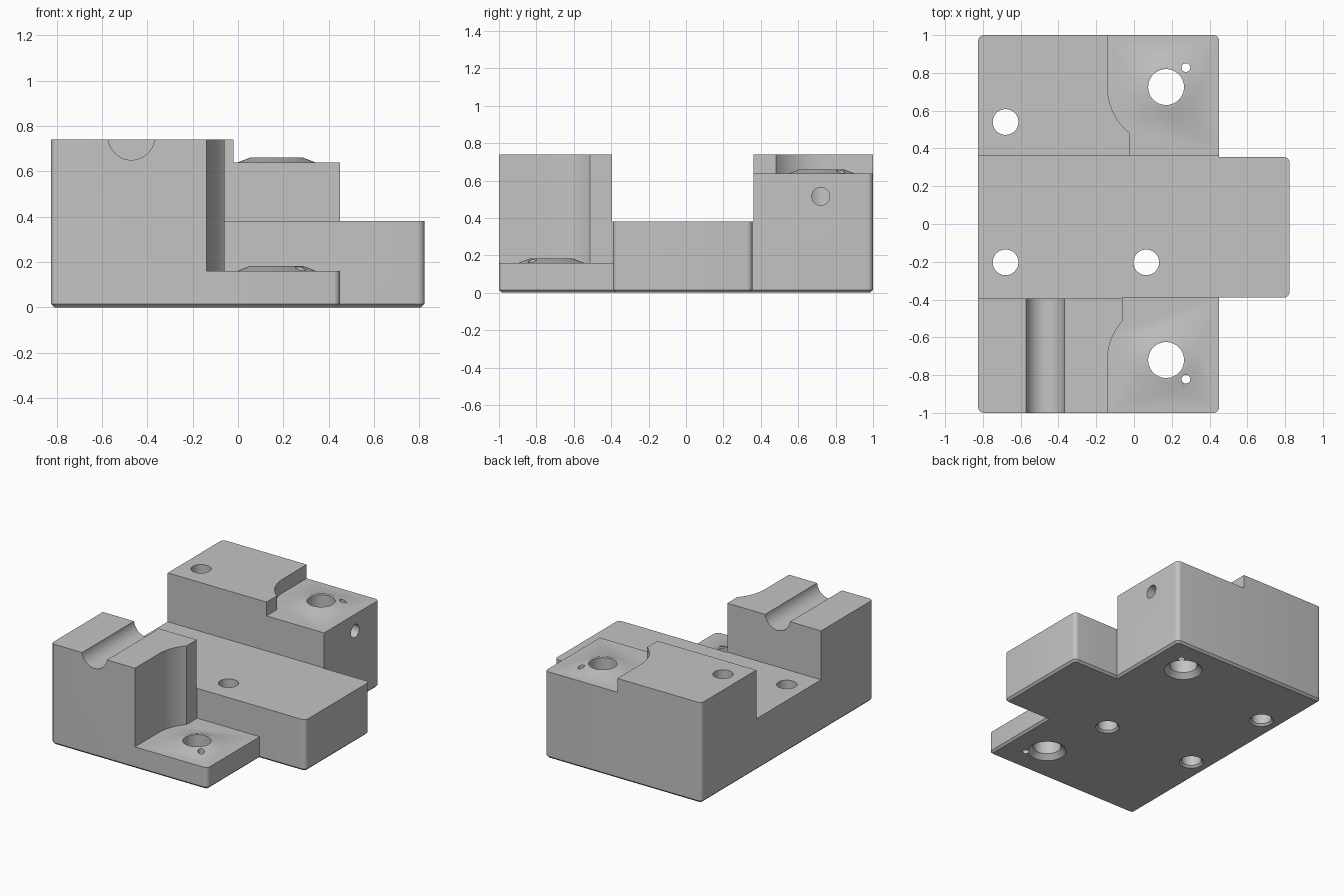
import bpy, bmesh, math
from mathutils import Matrix, Vector

cube = bpy.data.objects.get("Cube")
if cube:
    bpy.data.objects.remove(cube, do_unlink=True)

# Single plain grey material
grey = bpy.data.materials.new("machined_grey")
grey.use_nodes = True
colour = (0.55, 0.55, 0.55, 1)
grey.diffuse_color = colour
grey.node_tree.nodes["Principled BSDF"].inputs["Base Color"].default_value = colour


def to_object(name, bm):
    bmesh.ops.recalc_face_normals(bm, faces=bm.faces[:])
    mesh = bpy.data.meshes.new(name)
    bm.to_mesh(mesh)
    bm.free()
    mesh.materials.append(grey)
    obj = bpy.data.objects.new(name, mesh)
    bpy.context.collection.objects.link(obj)
    return obj


def prism_mesh(points, z0, z1):
    bm = bmesh.new()
    face = bm.faces.new([bm.verts.new((x, y, z0)) for x, y in points])
    new = bmesh.ops.extrude_face_region(bm, geom=[face])["geom"]
    verts = [v for v in new if isinstance(v, bmesh.types.BMVert)]
    bmesh.ops.translate(bm, verts=verts, vec=(0, 0, z1 - z0))
    bmesh.ops.recalc_face_normals(bm, faces=bm.faces[:])
    return bm


def box_points(x0, x1, y0, y1):
    return [(x0, y0), (x1, y0), (x1, y1), (x0, y1)]


def cone(start, end, r0, r1, segments=48):
    start, end = Vector(start), Vector(end)
    axis = end - start
    bm = bmesh.new()
    spin = axis.to_track_quat('Z', 'Y').to_matrix().to_4x4()
    bmesh.ops.create_cone(bm, cap_ends=True, segments=segments, radius1=r0, radius2=r1,
                          depth=axis.length,
                          matrix=Matrix.Translation((start + end) / 2) @ spin)
    return to_object("cutter", bm)


def combine(tool, operation='DIFFERENCE'):
    tool.hide_render = True
    mod = body.modifiers.new("combine", 'BOOLEAN')
    mod.operation, mod.solver, mod.object = operation, 'EXACT', tool
    bpy.context.view_layer.objects.active = body
    bpy.ops.object.modifier_apply(modifier=mod.name)
    bpy.data.objects.remove(tool, do_unlink=True)


# Solid blank: T-shaped outline, rounded uprights, chamfered underside
LEFT, STEP, RIGHT, TOP = -0.825, 0.45, 0.823, 0.74
outline = [(LEFT, -1), (STEP, -1), (STEP, -0.39), (RIGHT, -0.39),
           (RIGHT, 0.355), (STEP, 0.355), (STEP, 1), (LEFT, 1)]
bm = prism_mesh(outline, 0, TOP)
uprights = [e for e in bm.edges
            if abs(e.verts[0].co.z - e.verts[1].co.z) > 0.1
            and not (abs(e.verts[0].co.x - STEP) < 0.01 and abs(e.verts[0].co.y) < 0.5)]
bmesh.ops.bevel(bm, geom=uprights, offset=0.03, segments=6, profile=0.5, affect='EDGES')
rim = [e for e in bm.edges if all(v.co.z < 0.001 for v in e.verts)]
bmesh.ops.bevel(bm, geom=rim, offset=0.015, segments=1, affect='EDGES')
body = to_object("fixture_block", bm)

# Wide channel across the middle
combine(to_object("channel", prism_mesh(box_points(-1, 1, -0.395, 0.36), 0.38, 1)))

# Ledges with a curved back wall around each large bore
BORE_X, WALL_R = 0.17, 0.31


def ledge(side, bore_y, neck_x, inner_y, floor):
    last = math.acos((BORE_X - neck_x) / WALL_R)
    pts = [(BORE_X - WALL_R, 1.1 * side)]
    for i in range(13):
        a = last * i / 12
        pts.append((BORE_X - WALL_R * math.cos(a), bore_y - side * WALL_R * math.sin(a)))
    pts += [(neck_x, inner_y), (0.6, inner_y), (0.6, 1.1 * side)]
    combine(to_object("ledge", prism_mesh(pts, floor, 1)))
    # Low sloped boss on the ledge
    combine(cone((BORE_X, bore_y, floor - 0.01), (BORE_X, bore_y, floor + 0.022), 0.2, 0.118),
            'UNION')


ledge(-1, -0.72, -0.06, -0.39, 0.16)
ledge(1, 0.725, -0.02, 0.3, 0.638)

# Round groove over the front post
combine(cone((-0.47, -1.1, 0.752), (-0.47, -0.3, 0.752), 0.102, 0.102, 64))


# Through holes, countersunk underneath
def drill(x, y, r, sink=0):
    if sink:
        combine(cone((x, y, -0.01), (x, y, sink + 0.01), r + sink + 0.01, r - 0.01))
    combine(cone((x, y, -0.1), (x, y, 1), r, r))


for y, pin_y in ((-0.72, -0.822), (0.725, 0.828)):
    drill(BORE_X, y, 0.095, 0.035)
    drill(0.275, pin_y, 0.023)
for x, y in ((-0.68, 0.54), (-0.68, -0.203), (0.065, -0.203)):
    drill(x, y, 0.068, 0.014)

# Cross hole from the side into the rear bore
combine(cone((BORE_X, 0.72, 0.515), (0.6, 0.72, 0.515), 0.048, 0.048))

bpy.ops.object.select_all(action='DESELECT')
body.select_set(True)
bpy.context.view_layer.objects.active = body
bpy.ops.object.shade_smooth_by_angle(angle=math.radians(30))
